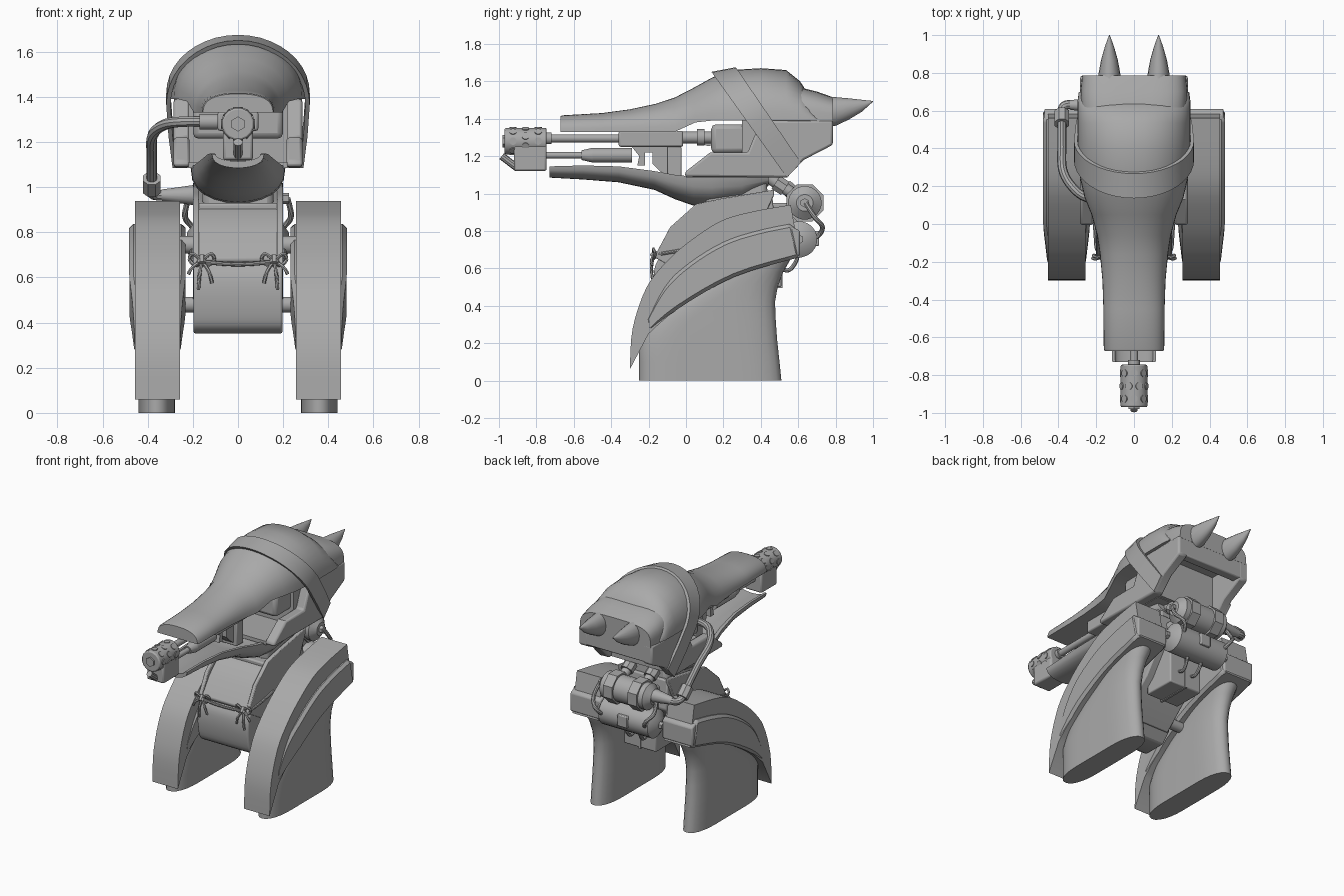
import bpy, bmesh, math
from mathutils import Vector

if "Cube" in bpy.data.objects:
    bpy.data.objects.remove(bpy.data.objects["Cube"])

grey = bpy.data.materials.new("plain_grey")
grey.diffuse_color = (0.4, 0.4, 0.4, 1)
grey.use_nodes = True
grey.node_tree.nodes["Principled BSDF"].inputs["Base Color"].default_value = grey.diffuse_color


def finish(name, bm, bevel=0.0, mirror=False, angle=35, segs=2):
    bmesh.ops.recalc_face_normals(bm, faces=bm.faces)
    me = bpy.data.meshes.new(name)
    bm.to_mesh(me)
    bm.free()
    me.materials.append(grey)
    ob = bpy.data.objects.new(name, me)
    bpy.context.collection.objects.link(ob)
    bpy.ops.object.select_all(action='DESELECT')
    ob.select_set(True)
    bpy.context.view_layer.objects.active = ob
    bpy.ops.object.shade_smooth_by_angle(angle=math.radians(angle))
    if bevel:
        m = ob.modifiers.new("bevel", 'BEVEL')
        m.width, m.segments, m.limit_method = bevel, segs, 'ANGLE'
        m.angle_limit = math.radians(40)
    if mirror:
        ob.modifiers.new("mirror", 'MIRROR').use_mirror_merge = False
    return ob


def spline(pts, n=4):
    """Catmull-Rom curve through the points."""
    P = [Vector(p) for p in pts]
    out = []
    for i in range(len(P) - 1):
        a, b, c, d = P[max(i - 1, 0)], P[i], P[i + 1], P[min(i + 2, len(P) - 1)]
        for k in range(n):
            t = k / n
            out.append(0.5 * (2 * b + (c - a) * t + (2 * a - 5 * b + 4 * c - d) * t * t
                              + (3 * b - a - 3 * c + d) * t ** 3))
    return out + [P[-1]]


def loft(name, rings, **kw):
    bm = bmesh.new()
    R = [[bm.verts.new(p) for p in r] for r in rings]
    n = len(R[0])
    for a, b in zip(R, R[1:]):
        for i in range(n):
            bm.faces.new((a[i], a[(i + 1) % n], b[(i + 1) % n], b[i]))
    bm.faces.new(R[0])
    bm.faces.new(R[-1])
    return finish(name, bm, **kw)


def prism(name, pts, x0, x1, **kw):
    """Side outline (y, z) extruded across x."""
    return loft(name, [[(x, p[0], p[1]) for p in pts] for x in (x0, x1)], **kw)


def box(name, lo, hi, **kw):
    pts = [(lo[1], lo[2]), (hi[1], lo[2]), (hi[1], hi[2]), (lo[1], hi[2])]
    return prism(name, pts, lo[0], hi[0], **kw)


def rod(name, p0, p1, r0, r1=None, n=16, **kw):
    p0, p1 = Vector(p0), Vector(p1)
    q = (p1 - p0).to_track_quat('Z', 'Y')
    rings = []
    for p, r in ((p0, r0), (p1, r0 if r1 is None else r1)):
        rings.append([p + q @ Vector((r * math.cos(a), r * math.sin(a), 0))
                      for a in (math.tau * (i + .5) / n for i in range(n))])
    return loft(name, rings, **kw)


def tube(name, pts, r, n=10, **kw):
    path = spline(pts, 5)
    rings = []
    for i, p in enumerate(path):
        d = path[min(i + 1, len(path) - 1)] - path[max(i - 1, 0)]
        q = d.to_track_quat('Z', 'Y')
        rings.append([p + q @ Vector((r * math.cos(a), r * math.sin(a), 0))
                      for a in (math.tau * k / n for k in range(n))])
    return loft(name, rings, **kw)


def arch(y, w, zb, zt, e=2.0, n=20):
    """Flat-bottomed arch section; e sets how boxy it is."""
    ring = []
    for i in range(n + 1):
        a = math.pi * i / n
        c, s = math.cos(a), math.sin(a)
        ring.append((w * math.copysign(abs(c) ** (2 / e), c), y, zb + (zt - zb) * abs(s) ** (2 / e)))
    return ring


# Leg pillar: long sections with tapered, rounded ends, stacked upward
rings = []
for z, f, b in ((0, -.25, .51), (.1, -.25, .5), (.22, -.25, .487), (.32, -.2, .48), (.42, -.08, .476),
                (.5, .04, .49), (.58, .15, .52), (.65, .3, .56), (.72, .42, .575)):
    ring, depth = [], min(.21, (b - f) * .45)
    for end, sgn in ((b, 1), (f, -1)):
        for i in range(13):
            a = math.pi * i / 12
            c, s = math.cos(a) * sgn, math.sin(a)
            ring.append((.36 + .08 * math.copysign(abs(c) ** .9, c), end + sgn * depth * (s ** .9 - 1), z))
    rings.append(ring)
loft("leg_pillar", rings, mirror=True)

# Curved leg shield and the wider side band that thins toward the front
outer = spline([(-.3, .06), (-.285, .28), (-.21, .5), (-.1, .64), (.02, .745), (.18, .85), (.34, .9), (.56, .94)])
mid = spline([(-.22, .33), (-.12, .5), (.02, .63), (.2, .74), (.38, .8), (.57, .84)])
inner = spline([(-.2, .25), (-.04, .385), (.26, .555), (.61, .66)])
prism("leg_shield", list(outer) + list(reversed(inner)), .257, .456, mirror=True)
band = list(mid) + list(reversed(inner))
thin = [max(0, min(1, -p.x / .2)) * .024 for p in band]
loft("leg_side_band", [[(.357 + s * (.125 - t), p.x, p.y) for p, t in zip(band, thin)] for s in (-1, 1)],
     bevel=.018, mirror=True, segs=1)
prism("leg_back_cap", [(.4, .79), (.55, .83), (.61, .8), (.61, .67), (.42, .62)], .24, .475, bevel=.01, mirror=True)

# Torso: bent front plate, side boards, axles and neck
top = [(-.155, .68), (-.07, .8), (.06, .92), (.2, .95), (.46, 1.0)]
back = [(.48, .8), (.34, .6), (.12, .4)]
prism("torso_upper", top + back + [(-.1, .62)], -.18, .18, bevel=.01)
prism("torso_lower", spline([(-.1, .352), (-.15, .39), (-.172, .5), (-.168, .6), (-.14, .66)])
      + [(.1, .66), (.12, .42), (.05, .352)], -.198, .198, bevel=.01)
prism("torso_side_board", [(-.17, .66), (-.085, .82), (.055, .945), (.2, .975), (.47, 1.02),
                           (.47, .99), (.3, .62), (.1, .5), (-.1, .62)], .172, .2, bevel=.005, mirror=True)
box("torso_top_lip", (-.18, .04, .895), (.18, .1, .93), bevel=.01)
rod("lower_axle", (.15, .12, .48), (.3, .12, .48), .035, mirror=True)
rod("upper_axle", (.15, .3, .745), (.3, .3, .745), .04, mirror=True)
loft("neck", [[(x * s, .27 + y * s, z) for x, y in ((-.16, -.17), (.16, -.17), (.16, .17), (-.16, .17))]
              for s, z in ((1, .88), (.95, 1.1))], bevel=.03)

# Rope round the torso with tied bows
tube("rope", [(-.205, .1, .72), (-.205, -.06, .69), (-.175, -.16, .672), (0, -.168, .658),
              (.175, -.16, .672), (.205, -.06, .69), (.205, .1, .72)], .009, n=8)
rod("bow_knot", (.16, -.18, .66), (.16, -.155, .69), .02, n=8, mirror=True)
for i, (dx, dz) in enumerate(((.06, -.06), (-.045, -.1), (.015, -.13))):
    tube(f"bow_tail_{i}", [(.16, -.17, .675), (.16 + dx * .7, -.185, .675 + dz * .5),
                           (.16 + dx, -.18, .675 + dz)], .008, n=6, mirror=True)
for i, s in enumerate((-1, 1)):
    tube(f"bow_loop_{i}", [(.16, -.17, .675), (.16 + s * .04, -.175, .705), (.16 + s * .055, -.165, .68),
                           (.16 + s * .03, -.17, .655), (.16, -.17, .675)], .008, n=6, mirror=True)

# Upper head: snout flowing into the domed cap, hollow nape behind
loft("snout_and_cap", [arch(y, w, b, t, e) for y, w, b, t, e in (
    (-.672, .155, 1.33, 1.413, 2.5), (-.66, .16, 1.33, 1.418, 2.5), (-.45, .162, 1.33, 1.43, 2.4),
    (-.3, .167, 1.33, 1.45, 2.3), (-.16, .18, 1.33, 1.48, 2.2), (-.06, .195, 1.33, 1.513, 2.1),
    (.05, .225, 1.38, 1.57, 2.1), (.14, .262, 1.39, 1.62, 2.1), (.24, .285, 1.39, 1.66, 2.1),
    (.4, .298, 1.39, 1.67, 2.2), (.535, .3, 1.39, 1.66, 2.2), (.61, .3, 1.39, 1.6, 2.3),
    (.655, .298, 1.39, 1.53, 2.3), (.7, .292, 1.39, 1.42, 2.3))])
loft("skull_back", [arch(y, w, 1.38, t, 3.5) for y, w, t in (
    (.45, .27, 1.58), (.62, .28, 1.565), (.7, .283, 1.545), (.785, .275, 1.515))])
box("skull_back_wall", (-.275, .72, 1.265), (.275, .784, 1.4), bevel=.008)
prism("cheek", [(-.005, 1.09), (-.005, 1.115), (.13, 1.22), (.33, 1.22), (.4, 1.39), (.785, 1.39),
                (.785, 1.26), (.63, 1.18), (.54, 1.085)], .215, .285, bevel=.012, mirror=True)
prism("head_core", [(.3, 1.09), (.3, 1.4), (.52, 1.4), (.52, 1.09)], -.22, .22)
box("head_floor", (-.22, .0, 1.085), (.22, .5, 1.11))

# Ear horns: straight top edge, curved underside
horn = []
for y, rx, lo, hi in ((.74, .06, 1.355, 1.52), (.8, .057, 1.362, 1.515), (.87, .044, 1.395, 1.509),
                      (.94, .024, 1.437, 1.501), (1.0, .002, 1.491, 1.495)):
    horn.append([(.13 + rx * math.cos(a), y, (lo + hi) / 2 + (hi - lo) / 2 * math.sin(a))
                 for a in (math.tau * k / 16 for k in range(16))])
loft("ear_horn", horn, mirror=True)

# Tilted strap over the head: sloping sides, then a round arch
path = [(.29, 0), (.308, .25)] + [(.318 * math.cos(math.pi * i / 20), .5 + .51 * math.sin(math.pi * i / 20))
                                  for i in range(21)] + [(-.308, .25), (-.29, 0)]
strap = []
for x, t in path:
    pair = []
    for y0, z0, y1, z1 in ((.54, 1.085, .14, 1.645), (.615, 1.165, .27, 1.67)):
        for k, d in ((1, 0), (.94, .03 * max(0, t - .5) * 2)):
            pair.append((x * k, y0 + (y1 - y0) * (t - d), z0 + (z1 - z0) * (t - d)))
    strap.append([pair[0], pair[2], pair[3], pair[1]])
loft("head_strap", strap)

# Lower jaw: a trough that deepens into the chin
jaw = []
for y, w, zt, zb, dip in ((-.73, .115, 1.145, 1.085, .03), (-.55, .122, 1.15, 1.075, .04),
                          (-.36, .135, 1.145, 1.06, .05), (-.17, .165, 1.12, 1.02, .05), (-.06, .19, 1.1, .97, .05),
                          (.04, .208, 1.09, .935, .02), (.14, .21, 1.088, .925, .01), (.3, .2, 1.088, .95, .01),
                          (.44, .17, 1.088, 1.04, .01)):
    arc = [math.pi * i / 12 for i in range(13)]
    low = [(w * math.cos(a), y, zt - (zt - zb) * math.sin(a) ** .8) for a in arc]
    up = [(-.86 * w * math.cos(a), y, zt - dip * math.sin(a)) for a in arc]
    jaw.append(low + up)
loft("lower_jaw", jaw)

# Gun: perforated muzzle, barrels, housing and brackets
rod("muzzle", (0, -.97, 1.28), (0, -.745, 1.28), .072, n=16, bevel=.008)
rod("muzzle_bore", (0, -.98, 1.28), (0, -.96, 1.28), .033, n=6)
box("muzzle_lower", (-.066, -.92, 1.12), (.066, -.745, 1.26), bevel=.012)
rod("muzzle_nozzle", (0, -.985, 1.2), (0, -.9, 1.135), .02, n=10)
for j, y in enumerate((-.925, -.858, -.79)):
    for k in range(8):
        a = math.tau * (k + .5 * (j % 2)) / 8
        d = Vector((math.cos(a), 0, math.sin(a)))
        o = Vector((0, y, 1.28))
        rod("muzzle_hole_rim", o + d * .06, o + d * .075, .02, n=12)
rod("upper_barrel", (0, -.75, 1.295), (0, -.3, 1.295), .022)
rod("barrel_collar", (0, -.745, 1.295), (0, -.72, 1.295), .032)
box("gun_housing", (-.09, -.36, 1.25), (.09, -.015, 1.335), bevel=.01)
rod("rear_barrel", (0, -.02, 1.3), (0, .2, 1.3), .032)
rod("rear_barrel_ring", (0, .06, 1.3), (0, .1, 1.3), .045)
box("gun_breech", (-.2, .135, 1.215), (.2, .34, 1.37), bevel=.025)
rod("lower_barrel", (0, -.75, 1.205), (0, -.5, 1.205), .018)
rod("lower_barrel_sleeve", (0, -.56, 1.205), (0, -.5, 1.205), .026, .04)
rod("lower_barrel_body", (0, -.5, 1.205), (0, -.29, 1.205), .04)
prism("gun_bracket", [(-.29, 1.25), (-.1, 1.25), (-.1, 1.09), (-.14, 1.12), (-.18, 1.16), (-.18, 1.22),
                      (-.22, 1.22), (-.22, 1.15), (-.26, 1.15), (-.25, 1.2)], -.035, .035)
box("gun_mount", (-.06, -.1, 1.07), (.06, -.025, 1.25), bevel=.006)

# Feed hose on the left side
rod("hose_nozzle", (-.2, .63, .965), (-.34, .63, .965), .045, .025)
tube("hose_elbow", [(-.3, .63, .965), (-.36, .63, .965), (-.382, .6, .98), (-.382, .53, 1.03)], .024)
rod("hose_coupling", (-.382, .59, .985), (-.382, .53, 1.04), .042, n=8)
tube("hose", [(-.382, .56, 1.01), (-.382, .42, 1.14), (-.378, .29, 1.23), (-.33, .2, 1.275),
              (-.25, .14, 1.29), (-.1, .12, 1.29)], .024)
rod("hose_socket", (-.17, .12, 1.29), (-.09, .12, 1.29), .036)

# Back tanks with bands, end caps and pipes
for name, y, z, w, r in (("upper_tank", .635, .95, .165, .09), ("lower_tank", .605, .755, .19, .097)):
    rod(name, (-w, y, z), (w, y, z), r, n=20)
    for s in (-1, 1):
        rod(name + "_end", (s * w, y, z), (s * (w + .035), y, z), r, .045, n=20)
        rod(name + "_valve", (s * w, y, z), (s * (w + .06), y, z), .025, n=6)
        if name == "upper_tank":
            rod(name + "_band", (s * .06, y, z), (s * .13, y, z), .107, n=8)
tube("tank_pipe", [(.22, .64, .95), (.235, .69, .87), (.2, .73, .82), (.17, .7, .77), (.2, .62, .755)], .013, n=8, mirror=True)
box("tank_clip", (-.04, .67, .72), (.04, .712, .8), bevel=.006)
rod("neck_piston", (.09, .42, 1.1), (.09, .6, .98), .032, mirror=True)
rod("neck_piston_collar", (.09, .48, 1.06), (.09, .53, 1.027), .045, n=8, mirror=True)
box("tank_cradle", (-.12, .42, .74), (.12, .6, .95), bevel=.01)

# Battery box under the tanks
box("back_box", (-.125, .28, .5), (.125, .51, .76), bevel=.008)
box("back_box_rib", (-.008, .27, .495), (.008, .516, .76))
tube("box_cable", [(.05, .5, .6), (.05, .55, .59), (.055, .59, .64), (.06, .6, .7)], .011, n=8, mirror=True)
